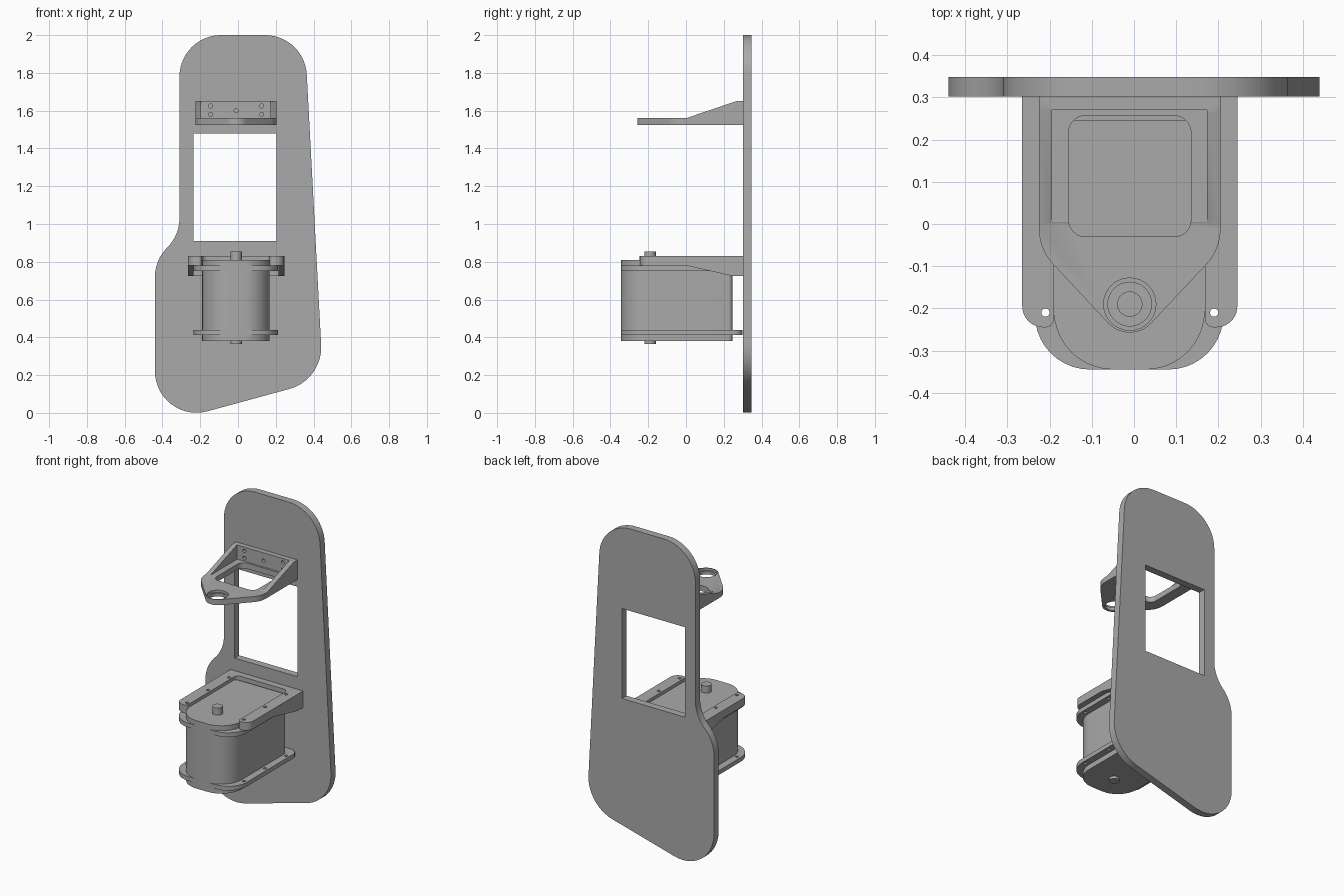
import bpy, bmesh, math
from mathutils import Vector

if "Cube" in bpy.data.objects:
    bpy.data.objects.remove(bpy.data.objects["Cube"], do_unlink=True)

grey = bpy.data.materials.new("plain_grey")
grey.use_nodes = True
grey.diffuse_color = (0.4, 0.4, 0.4, 1)
grey.node_tree.nodes["Principled BSDF"].inputs["Base Color"].default_value = (0.4, 0.4, 0.4, 1)


def rounded(corners, steps=10):
    """Outline from (a, b, radius) corners, each replaced by an arc."""
    points = []
    for i, corner in enumerate(corners):
        p = Vector(corner[:2])
        r = corner[2] if len(corner) > 2 else 0
        if r == 0:
            points.append(p)
            continue
        u = (Vector(corners[i - 1][:2]) - p).normalized()
        v = (Vector(corners[(i + 1) % len(corners)][:2]) - p).normalized()
        half = u.angle(v) / 2
        centre = p + (u + v).normalized() * r / math.sin(half)
        start = p + u * r / math.tan(half) - centre
        end = p + v * r / math.tan(half) - centre
        sweep = start.angle(end)
        for k in range(steps + 1):
            t = k / steps
            points.append(centre + (start * math.sin((1 - t) * sweep)
                                    + end * math.sin(t * sweep)) / math.sin(sweep))
    return points


def prism(name, outline, lo, hi, axis="z"):
    place = {"x": lambda a, b, h: (h, a, b),
             "y": lambda a, b, h: (a, h, b),
             "z": lambda a, b, h: (a, b, h)}[axis]
    bm = bmesh.new()
    rings = [[bm.verts.new(place(p[0], p[1], h)) for p in outline] for h in (lo, hi)]
    n = len(outline)
    for ring in rings:
        bm.faces.new(ring)
    for i in range(n):
        j = (i + 1) % n
        bm.faces.new((rings[0][i], rings[0][j], rings[1][j], rings[1][i]))
    bmesh.ops.recalc_face_normals(bm, faces=bm.faces)
    mesh = bpy.data.meshes.new(name)
    bm.to_mesh(mesh)
    bm.free()
    mesh.materials.append(grey)
    ob = bpy.data.objects.new(name, mesh)
    bpy.context.collection.objects.link(ob)
    return ob


def rectangle(a0, a1, b0, b1, r=0):
    return rounded([(a0, b0, r), (a1, b0, r), (a1, b1, r), (a0, b1, r)])


def disc(a, b, r, sides=32):
    return [(a + r * math.cos(k * math.tau / sides), b + r * math.sin(k * math.tau / sides))
            for k in range(sides)]


def combine(ob, tool, operation="DIFFERENCE"):
    bpy.context.view_layer.objects.active = ob
    mod = ob.modifiers.new("shape", "BOOLEAN")
    mod.operation, mod.object, mod.solver = operation, tool, "EXACT"
    bpy.ops.object.modifier_apply(modifier=mod.name)
    bpy.data.objects.remove(tool, do_unlink=True)


def screw_holes(ob, lo, hi):
    for x in (-0.21, 0.19):
        for y in (-0.21, 0, 0.21):
            combine(ob, prism("cutter", disc(x, y, 0.01, 12), lo, hi))


# Back plate with its window
plate = prism("back_plate", rounded([
    (-0.31, 2, 0.22), (-0.31, 0.94, 0.22), (-0.44, 0.81, 0.22), (-0.44, -0.067, 0.22),
    (0.45, 0.175, 0.23), (0.353, 2, 0.22)], 14), 0.302, 0.348, "y")
combine(plate, prism("cutter", rectangle(-0.235, 0.205, 0.91, 1.48), 0.2, 0.4, "y"))

# Upper bracket: side profile trimmed to the plan outline
upper = prism("upper_bracket", [(-0.3, 1.525), (0.302, 1.525), (0.302, 1.65), (0.265, 1.65),
                                (0, 1.56), (-0.3, 1.56)], -0.4, 0.4, "x")
combine(upper, prism("trim", rounded([
    (-0.225, 0.35), (-0.225, -0.06, 0.12), (-0.01, -0.29, 0.07), (0.205, -0.06, 0.12),
    (0.205, 0.35)]), 1.4, 1.8), "INTERSECT")
combine(upper, prism("cutter", rectangle(-0.195, 0.173, 0.005, 0.27), 1.56, 1.8))
combine(upper, prism("cutter", rectangle(-0.155, 0.135, -0.03, 0.257, 0.04), 1.4, 1.7))
combine(upper, prism("cutter", disc(-0.01, -0.19, 0.052), 1.4, 1.7))
combine(upper, prism("cutter", disc(-0.01, -0.19, 0.062), 1.545, 1.7))
for x, z in ((-0.145, 1.625), (-0.145, 1.58), (-0.01, 1.6), (0.125, 1.625), (0.125, 1.58)):
    combine(upper, prism("cutter", disc(x, z, 0.011, 12), 0.2, 0.298, "y"))

# Lower bracket: forked plan with thin gussets below the arms
lower = prism("lower_bracket", [(-0.3, 0.83), (0.302, 0.83), (0.302, 0.725), (0.245, 0.725),
                                (0, 0.78), (-0.3, 0.78)], -0.4, 0.4, "x")
combine(lower, prism("trim", rounded([
    (-0.265, 0.35), (-0.265, -0.245, 0.05), (-0.19, -0.245, 0.02), (-0.19, 0.26, 0.03),
    (0.168, 0.26, 0.03), (0.168, -0.245, 0.02), (0.245, -0.245, 0.05), (0.245, 0.35)]),
    0.6, 0.95), "INTERSECT")
combine(lower, prism("cutter", rectangle(-0.235, 0.215, 0.005, 0.26), 0.6, 0.78))
screw_holes(lower, 0.6, 0.9)

# Motor body, mounting flanges and shaft ends
body = prism("motor_body", rounded([
    (-0.19, 0.245, 0.02), (-0.19, -0.345, 0.14), (0.168, -0.345, 0.14), (0.168, 0.245, 0.02)]),
    0.38, 0.81)
parts = [plate, upper, lower, body]
for name, z, back in (("lower_flange", 0.413, 0.3), ("upper_flange", 0.752, 0.245)):
    flange = prism(name, rounded([
        (-0.235, back, 0.05), (-0.235, -0.345, 0.13), (0.212, -0.345, 0.13),
        (0.212, back, 0.05)]), z, z + 0.027)
    screw_holes(flange, z - 0.1, z + 0.1)
    parts.append(flange)
parts.append(prism("top_shaft", disc(-0.01, -0.19, 0.03), 0.8, 0.855))
parts.append(prism("bottom_shaft", disc(-0.01, -0.19, 0.03), 0.365, 0.39))

# Smooth the arcs, keep the edges sharp
bpy.ops.object.select_all(action="DESELECT")
for ob in parts:
    ob.select_set(True)
bpy.context.view_layer.objects.active = plate
bpy.ops.object.shade_smooth_by_angle(angle=math.radians(32))
